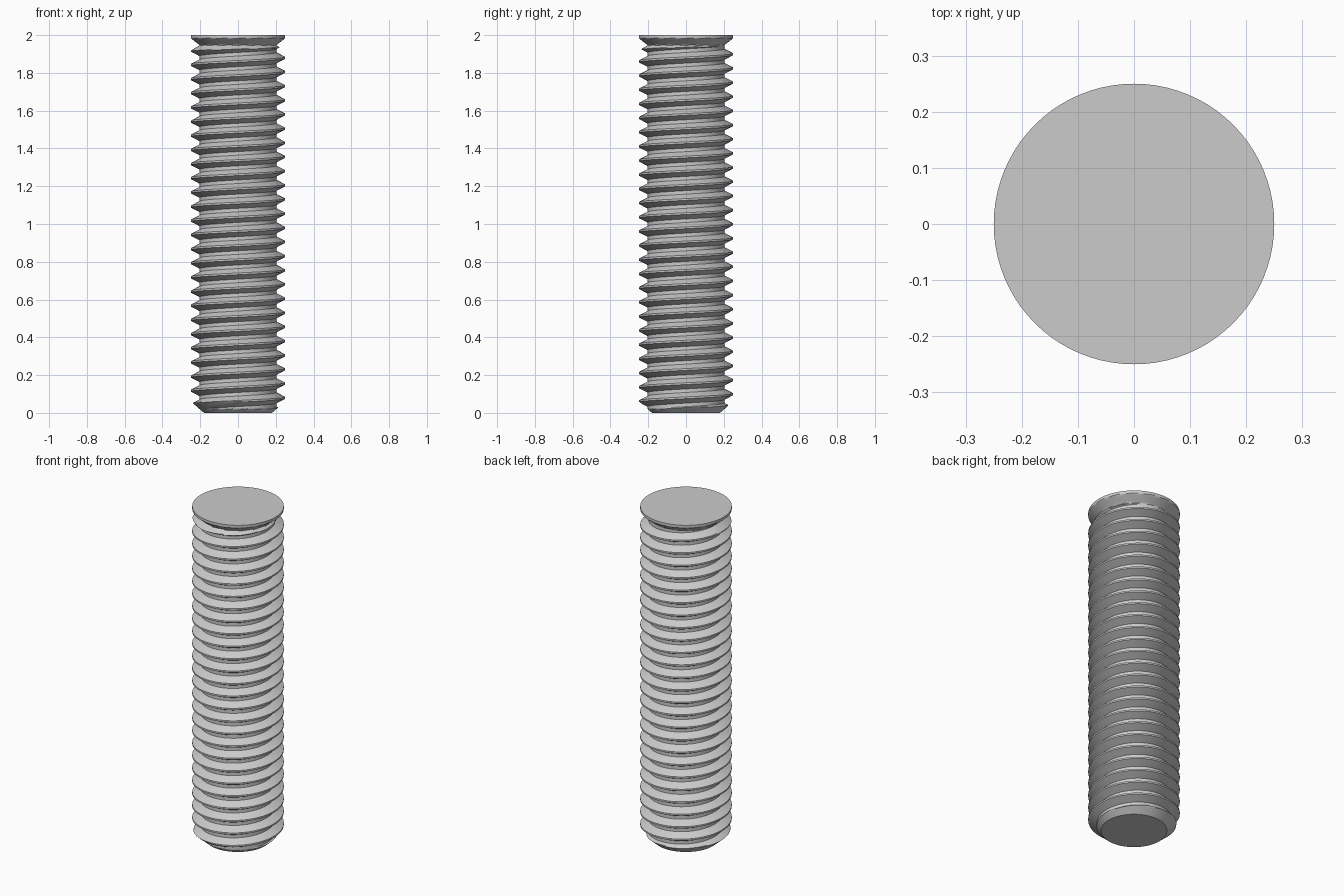
import bpy, bmesh, math

if "Cube" in bpy.data.objects:
    bpy.data.objects.remove(bpy.data.objects["Cube"])

PITCH, MAJOR, MINOR = 0.075, 0.25, 0.204
HEIGHT, CREST_Z = 2.0, 0.08      # CREST_Z: height of a thread crest at angle zero
SEGMENTS, ROWS = 80, 16          # steps per turn, rows per pitch


def thread_radius(offset):
    """Flat crest, straight flanks and flat root, by pitch fraction from the crest."""
    d = abs((offset + 0.5) % 1.0 - 0.5)
    t = min(max((d - 1 / 16) / (5 / 16), 0), 1)
    return MAJOR + (MINOR - MAJOR) * t


def rod_radius(z, offset):
    # Plain lip and run-out groove at the top
    if z > 1.945:
        return min(MAJOR, max(MINOR, MAJOR - (1.983 - z) * 1.3))
    # Thread, limited by the groove edge and the lower chamfer
    return min(thread_radius(offset), MINOR + (1.945 - z) * 1.73, 0.18 + 1.15 * z)


# Helical ribbon that closes on itself one pitch higher
bm = bmesh.new()
columns = []
for i in range(SEGMENTS + 1):
    a = 2 * math.pi * i / SEGMENTS
    column = []
    for k in range(-48, 433):
        z = CREST_Z + PITCH * (k / ROWS + i / SEGMENTS)
        z = min(max(z, 0), HEIGHT)
        r = rod_radius(z, (z - CREST_Z) / PITCH - i / SEGMENTS)
        if z == 0:
            r = 0.18
        column.append(bm.verts.new((r * math.cos(a), r * math.sin(a), z)))
    columns.append(column)
for c0, c1 in zip(columns, columns[1:]):
    for k in range(len(c0) - 1):
        bm.faces.new((c0[k], c1[k], c1[k + 1], c0[k + 1]))
bmesh.ops.remove_doubles(bm, verts=bm.verts[:], dist=0.0002)

# Flat end caps
for cap_z in (0, HEIGHT):
    rim = [e for e in bm.edges if e.is_boundary
           and all(abs(v.co.z - cap_z) < 1e-4 for v in e.verts)]
    bmesh.ops.holes_fill(bm, edges=rim, sides=0)
bmesh.ops.recalc_face_normals(bm, faces=bm.faces[:])

mesh = bpy.data.meshes.new("threaded_rod")
bm.to_mesh(mesh)
bm.free()
rod = bpy.data.objects.new("threaded_rod", mesh)
bpy.context.collection.objects.link(rod)

steel = bpy.data.materials.new("grey steel")
steel.diffuse_color = (0.6, 0.6, 0.6, 1)
steel.use_nodes = True
steel.node_tree.nodes["Principled BSDF"].inputs["Base Color"].default_value = steel.diffuse_color
mesh.materials.append(steel)

bpy.context.view_layer.objects.active = rod
rod.select_set(True)
bpy.ops.object.shade_smooth_by_angle(angle=math.radians(30))
